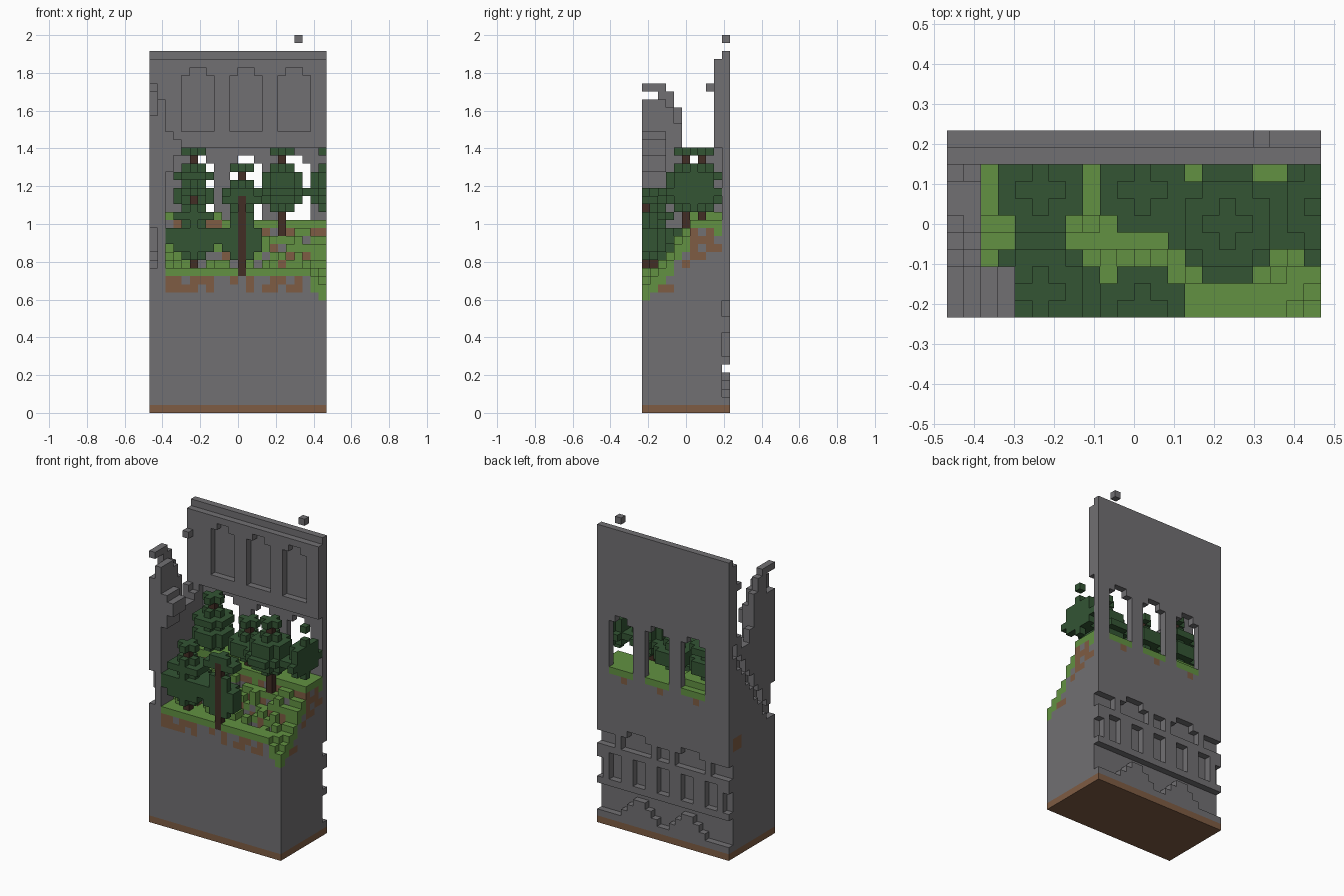
import bpy
import bmesh
import random
from mathutils import Vector

random.seed(4)
cube = bpy.data.objects.get("Cube")
if cube:
    bpy.data.objects.remove(cube, do_unlink=True)

NX, NY, NZ = 22, 11, 47
U = 2 / NZ
cells = {}  # (i, j, k) -> part name


def mat(name, r, g, b):
    m = bpy.data.materials.new(name)
    m.use_nodes = True
    m.diffuse_color = (r, g, b, 1)
    m.node_tree.nodes["Principled BSDF"].inputs["Base Color"].default_value = (r, g, b, 1)
    return m


stone = mat("grey stone", 0.165, 0.16, 0.17)
earth = mat("brown earth", 0.21, 0.107, 0.056)
grass = mat("grass green", 0.122, 0.283, 0.054)
leaf = mat("dark leaf green", 0.033, 0.09, 0.034)
bark = mat("dark bark", 0.054, 0.026, 0.018)
PARTS = {"earth_base": earth, "stone_block": stone, "back_wall": stone,
         "side_wall": stone, "loose_stone": stone, "hill_stone": stone,
         "hill_earth": earth, "hill_grass": grass,
         "tree_trunks": bark, "tree_leaves": leaf}


def fill(part, xs, ys, zs, only_empty=False):
    """Fill a box of blocks; each range is (start, stop). part None carves."""
    for i in range(max(xs[0], 0), min(xs[1], NX)):
        for j in range(max(ys[0], 0), min(ys[1], NY)):
            for k in range(*zs):
                if part is None:
                    cells.pop((i, j, k), None)
                elif not (only_empty and (i, j, k) in cells):
                    cells[i, j, k] = part


def carve(xs, ys, zs):
    fill(None, xs, ys, zs)


# Plinth
fill("earth_base", (0, NX), (0, NY), (0, 1))
fill("stone_block", (0, NX), (0, NY), (1, 15))

# Hill: grass on top, mixed earth and stone beneath
profile = [18, 18, 18, 19, 21, 22, 24, 24, 24, 24]
for i in range(2, NX):
    for j, top in enumerate(profile):
        if 2 <= j <= 5 and i < 20:
            top += random.choice((-1, 0, 0, 1))
        if i < 9 and j > 5:
            top += 1
        if i >= 20 and j < 2:
            top -= (i - 19) if j == 0 else i - 20
        fill("hill_stone", (i, i + 1), (j, j + 1), (15, top))
        for k in range(15, top - 1):
            if top - k < 6 and random.random() < 0.55:
                cells[i, j, k] = "hill_earth"
        depth = 2 if (i >= 20 and j < 6) or random.random() < 0.2 and j > 1 else 1
        fill("hill_grass", (i, i + 1), (j, j + 1), (top - depth, top))

# Back wall with blind niches above and open windows below
fill("back_wall", (0, NX), (10, 11), (15, 45))
fill("back_wall", (0, NX), (9, 10), (33, 44))
for x in (4, 10, 16):
    carve((x, x + 4), (9, 10), (35, 42))
    carve((x + 1, x + 3), (9, 10), (42, 43))
    carve((x, x + 4), (10, 11), (24, 31))
    carve((x + 1, x + 3), (10, 11), (31, 32))
    fill("hill_grass", (x, x + 4), (10, 11), (23, 24))
    fill("hill_earth", (x + 1, x + 2), (10, 11), (22, 23))

# Relief on the lower back: niche row, broken cornice, stepped plinth
for x in range(2, 20, 4):
    carve((x, x + 2), (10, 11), (7, 11))
for x in (0, 21):
    carve((x, x + 1), (10, 11), (7, 10))
for a, b in ((0, 3), (4, 9), (10, 12), (13, 18), (19, 22)):
    carve((a, b), (10, 11), (12, 14))
    if b - a == 5:
        carve((a + 1, b - 1), (10, 11), (14, 15))
carve((0, NX), (10, 11), (2, 6))
for c in (7, 15):
    for s in range(3):
        fill("stone_block", (c - 3 + s, c + 3 - s), (10, 11), (2 + s, 3 + s))

# Ruined side wall: outer and inner layer heights from front to back
outer = [37, 37, 41, 40, 38, 33, 31, 31, 33, 35]
inner = [39, 39, 39, 38, 36, 31, 31, 31, 32, 33]
for x, tops in enumerate((outer, inner)):
    for j, top in enumerate(tops):
        fill("side_wall", (x, x + 1), (j, j + 1), (15, top))
fill("side_wall", (0, 1), (0, 3), (40, 41))
fill("side_wall", (2, 3), (0, 3), (30, 35))
fill("side_wall", (3, 4), (0, 3), (32, 34))
carve((0, 1), (0, 1), (18, 23))
for j in range(1, 10):
    k = 17 + int(j * 1.45)
    carve((0, 1), (j, j + 1), (k, k + 2))
fill("hill_earth", (0, 1), (8, 10), (16, 18))

# Loose blocks
fill("loose_stone", (0, 1), (8, 9), (40, 41))
fill("loose_stone", (18, 19), (10, 11), (46, 47))


# Trees: stacked leaf discs around a trunk, radii listed from the top down
def tree(x, y, ground, top, radii):
    fill("tree_trunks", (x, x + 1), (y, y + 1), (ground, top - 1))
    for n, r in enumerate(radii):
        k = top - 1 - n
        for dx in range(-r, r + 1):
            for dy in range(-r, r + 1):
                if abs(dx) + abs(dy) <= r + (r > 1) and r:
                    fill("tree_leaves", (x + dx, x + dx + 1),
                         (y + dy, min(y + dy + 1, 10)), (k, k + 1), True)


TALL = (1, 0, 1, 2, 2, 3, 2, 1)
tree(5, 7, 24, 33, (1, 0, 1, 2, 1, 2, 2, 1))
tree(11, 7, 24, 31, (1, 0, 1, 2, 2, 1))
tree(16, 5, 22, 33, TALL)
tree(22, 6, 24, 33, TALL)
tree(5, 1, 18, 28, (1, 0, 1, 2, 1, 3, 3, 2, 1))
tree(11, 0, 17, 28, (1, 2, 0, 1, 1, 2, 2, 2, 1))


# Turn each part's blocks into a mesh of its exposed faces
AXES = [Vector(a) for a in ((1, 0, 0), (0, 1, 0), (0, 0, 1))]


def build(part, material):
    bm = bmesh.new()
    verts = {}

    def corner(p):
        key = tuple(round(c) for c in p)
        if key not in verts:
            x, y, z = key
            verts[key] = bm.verts.new(((x - NX / 2) * U, (y - NY / 2) * U, z * U))
        return verts[key]

    for cell, owner in cells.items():
        if owner != part:
            continue
        base = Vector(cell)
        for n in range(3):
            a, b, c = AXES[n], AXES[(n + 1) % 3], AXES[(n + 2) % 3]
            for side in (1, -1):
                if tuple(round(v) for v in base + a * side) in cells:
                    continue
                o = base + a * (side > 0)
                quad = [o, o + b, o + b + c, o + c]
                bm.faces.new([corner(p) for p in quad[::side]])
    mesh = bpy.data.meshes.new(part)
    bm.to_mesh(mesh)
    bm.free()
    mesh.materials.append(material)
    bpy.context.collection.objects.link(bpy.data.objects.new(part, mesh))


for part_name, part_material in PARTS.items():
    build(part_name, part_material)
